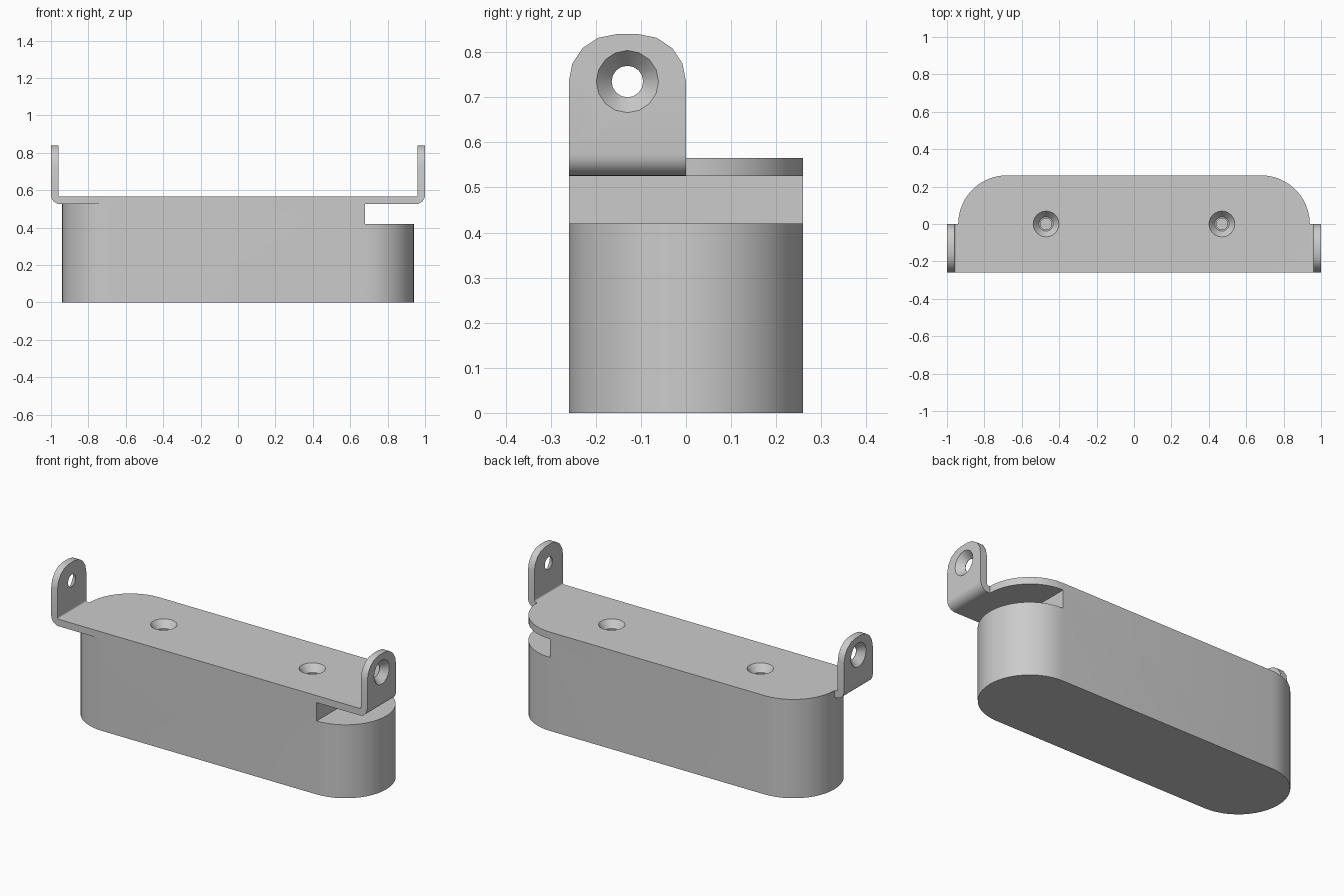
import bpy
import bmesh
from math import cos, sin, pi, radians
from mathutils import Vector

HALF_W = 0.26      # half depth of the body
HALF_L = 0.94      # half length of the body
TOP = 0.565        # upper face of the plate
UNDER = 0.525      # lower face of the plate

cube = bpy.data.objects.get("Cube")
if cube:
    bpy.data.objects.remove(cube, do_unlink=True)

grey = bpy.data.materials.new("plain grey")
grey.use_nodes = True
grey.diffuse_color = (0.6, 0.6, 0.6, 1)
grey.node_tree.nodes["Principled BSDF"].inputs["Base Color"].default_value = (0.6, 0.6, 0.6, 1)


def arc(cx, cy, r, start, end, steps):
    """Points along an arc, angles in degrees."""
    angles = [radians(start + (end - start) * i / steps) for i in range(steps + 1)]
    return [(cx + r * cos(a), cy + r * sin(a)) for a in angles]


def finish(name, bm):
    bmesh.ops.recalc_face_normals(bm, faces=bm.faces)
    mesh = bpy.data.meshes.new(name)
    bm.to_mesh(mesh)
    bm.free()
    mesh.materials.append(grey)
    obj = bpy.data.objects.new(name, mesh)
    bpy.context.collection.objects.link(obj)
    return obj


def prism(name, outline, place, direction):
    """Extrude a closed 2D outline; place maps each point into 3D."""
    bm = bmesh.new()
    face = bm.faces.new([bm.verts.new(place(u, v)) for u, v in outline])
    new = bmesh.ops.extrude_face_region(bm, geom=[face])["geom"]
    verts = [g for g in new if isinstance(g, bmesh.types.BMVert)]
    bmesh.ops.translate(bm, verts=verts, vec=direction)
    return finish(name, bm)


def lathe_cutter(name, rings, centre, axis, sides):
    """Stacked circles (radius, distance along axis) joined into a solid."""
    bm = bmesh.new()
    turn = Vector((0, 0, 1)).rotation_difference(Vector(axis))
    loops = []
    for r, d in rings:
        loops.append([bm.verts.new(Vector(centre) + turn @ Vector((x, y, d)))
                      for x, y in arc(0, 0, r, 0, 360, sides)[:-1]])
    for a, b in zip(loops, loops[1:]):
        for i in range(sides):
            j = (i + 1) % sides
            bm.faces.new((a[i], a[j], b[j], b[i]))
    bm.faces.new(loops[0])
    bm.faces.new(loops[-1])
    return finish(name, bm)


def combine(target, tool, operation):
    """Apply a boolean and discard the helper."""
    mod = target.modifiers.new("boolean", "BOOLEAN")
    mod.operation, mod.object, mod.solver = operation, tool, "EXACT"
    tool.hide_render = True
    bpy.context.view_layer.objects.active = target
    bpy.ops.object.modifier_apply(modifier=mod.name)
    bpy.data.objects.remove(tool, do_unlink=True)


# Long body with round ends
ends = HALF_L - HALF_W
stadium = arc(ends, 0, HALF_W, -90, 90, 24) + arc(-ends, 0, HALF_W, 90, 270, 24)
body = prism("bracket_body", stadium, lambda u, v: (u, v, 0), (0, 0, TOP))

# Slot beneath the plate at one end
slot = prism("slot_cutter", [(ends, 0.42), (1.2, 0.42), (1.2, UNDER), (ends, UNDER)],
             lambda u, v: (u, -0.5, v), (0, 1, 0))
combine(body, slot, "DIFFERENCE")

# Bent strip with an upright tab at each end
right = arc(0.95, 0.575, 0.05, -90, 0, 6) + [(1, 1), (0.96, 1)] + arc(0.95, 0.575, 0.01, 0, -90, 6)
left = [(-x, z) for x, z in reversed(right)]
strip = prism("bent_strip", right + left, lambda u, v: (u, -0.5, v), (0, 1, 0))

# Rounded tab tops
rounded = [(-HALF_W, 0.3), (0, 0.3)]
rounded += arc(-0.105, 0.735, 0.105, 0, 90, 4) + arc(-0.155, 0.735, 0.105, 90, 180, 4)
envelope = prism("tab_outline", rounded, lambda u, v: (-1.5, u, v), (3, 0, 0))
combine(strip, envelope, "INTERSECT")
combine(body, strip, "UNION")

# Countersunk holes in the tabs and the plate
for side in (-1, 1):
    tab_hole = lathe_cutter("tab_hole_cutter", [(0.035, -0.03), (0.035, 0.002), (0.069, 0.04), (0.069, 0.06)],
                            (side * 0.96, -0.13, 0.735), (side, 0, 0), 16)
    combine(body, tab_hole, "DIFFERENCE")
    plate_hole = lathe_cutter("plate_hole_cutter", [(0.03, -0.08), (0.03, 0), (0.038, 0), (0.069, 0.04), (0.069, 0.06)],
                              (side * 0.47, 0, UNDER), (0, 0, 1), 24)
    combine(body, plate_hole, "DIFFERENCE")

# Smooth curves, crisp edges
bpy.ops.object.select_all(action="DESELECT")
body.select_set(True)
bpy.context.view_layer.objects.active = body
bpy.ops.object.shade_smooth_by_angle(angle=radians(30))
